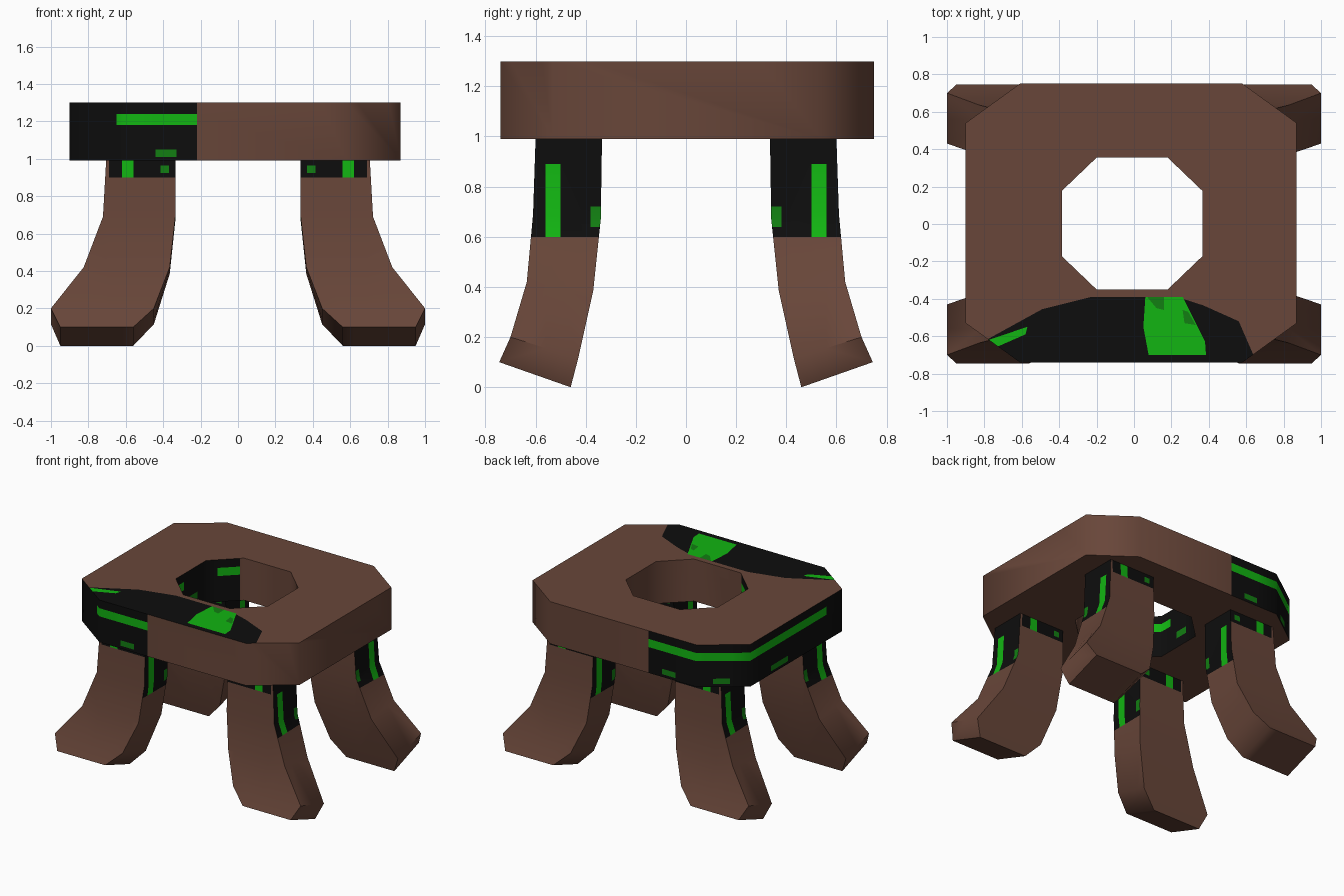
import bpy, bmesh, math
from mathutils import Vector

cube = bpy.data.objects.get("Cube")
if cube:
    bpy.data.objects.remove(cube, do_unlink=True)


def material(name, r, g, b):
    m = bpy.data.materials.new(name)
    m.use_nodes = True
    m.diffuse_color = (r, g, b, 1)
    m.node_tree.nodes["Principled BSDF"].inputs["Base Color"].default_value = (r, g, b, 1)
    return m


MATS = [material("brown", 0.138, 0.061, 0.041), material("black", 0.004, 0.004, 0.004),
        material("bright green", 0.006, 0.46, 0.006), material("dark green", 0.006, 0.21, 0.006)]
BROWN, BLACK, GREEN, DARK = range(4)
FAR = 9


def box(x=(-FAR, FAR), y=(-FAR, FAR), z=(-FAR, FAR)):
    """Inward facing planes of an axis-aligned box, skipping open sides."""
    planes = []
    for axis, (lo, hi) in enumerate((x, y, z)):
        for value, sign in ((lo, 1), (hi, -1)):
            if abs(value) < FAR:
                n = Vector((0, 0, 0))
                n[axis] = sign
                planes.append((n * value * sign, n))
    return planes


def prism(points):
    """Inward facing planes of a clockwise convex outline seen from above."""
    planes = []
    for a, b in zip(points, points[1:] + points[:1]):
        planes.append((Vector((*a, 0)), Vector((b[1] - a[1], a[0] - b[0], 0)).normalized()))
    return planes


def paint(bm, test, planes, mat):
    """Cut the tested faces along the planes and colour what lies inside."""
    def inside(done):
        bm.normal_update()
        return [f for f in bm.faces if test(f) and
                all((f.calc_center_median() - co).dot(n) > 0 for co, n in done)]
    for i, (co, n) in enumerate(planes):
        faces = inside(planes[:i])
        geom = set(faces)
        for f in faces:
            geom.update(f.edges, f.verts)
        bmesh.ops.bisect_plane(bm, geom=list(geom), plane_co=co, plane_no=n, dist=1e-5)
    for f in inside(planes):
        f.material_index = mat


def finish(bm, name):
    mesh = bpy.data.meshes.new(name)
    bm.to_mesh(mesh)
    bm.free()
    for m in MATS:
        mesh.materials.append(m)
    ob = bpy.data.objects.new(name, mesh)
    bpy.context.collection.objects.link(ob)
    bpy.ops.object.select_all(action="DESELECT")
    ob.select_set(True)
    bpy.context.view_layer.objects.active = ob
    bpy.ops.object.shade_smooth_by_angle(angle=math.radians(60))


def bridge(bm, a, b):
    for i in range(len(a)):
        j = (i + 1) % len(a)
        bm.faces.new((a[i], a[j], b[j], b[i]))


def octagon(x0, x1, y0, y1, cx, cy):
    return [(x0 + cx, y0), (x1 - cx, y0), (x1, y0 + cy), (x1, y1 - cy),
            (x1 - cx, y1), (x0 + cx, y1), (x0, y1 - cy), (x0, y0 + cy)]


# Octagonal body plate with an octagonal hole
bm = bmesh.new()
outer = octagon(-0.90, 0.87, -0.74, 0.75, 0.29, 0.21)
hole = octagon(-0.385, 0.365, -0.35, 0.355, 0.185, 0.177)
rings = [[bm.verts.new((x, y, z)) for x, y in ring]
         for ring, z in ((outer, 0.99), (outer, 1.30), (hole, 1.30), (hole, 0.99))]
for k in range(4):
    bridge(bm, rings[k], rings[(k + 1) % 4])
bmesh.ops.recalc_face_normals(bm, faces=bm.faces)


def on_top(f):
    return f.normal.z > 0.5


def on_wall(f):
    return abs(f.normal.z) < 0.5


def on_rim(f):
    c = f.calc_center_median()
    return on_wall(f) and f.normal.dot(Vector((c.x, c.y, 0))) > 0


def in_hole(f):
    return on_wall(f) and not on_rim(f)


# Dark end of the walls, then the stripe and dashes
END = -0.22
STRIPE, DASH = (1.18, 1.24), (1.01, 1.05)
paint(bm, on_wall, box(x=(-FAR, END)), BLACK)
paint(bm, on_rim, box((-0.65, END), (-FAR, -0.6), STRIPE), GREEN)
paint(bm, on_rim, box((-FAR, END), (-0.35, FAR), STRIPE), GREEN)
for side in ((-FAR, -0.6), (0.6, FAR)):
    paint(bm, on_rim, box((-0.44, -0.33), side, DASH), DARK)
paint(bm, on_rim, box((-0.79, -0.70), (0.56, FAR), DASH), DARK)
paint(bm, on_rim, box((-FAR, -0.8), (0.10, 0.30), DASH), DARK)
paint(bm, in_hole, box((-0.33, END), (0.1, FAR), STRIPE), GREEN)
paint(bm, in_hole, box((-FAR, END), (-FAR, -0.08), STRIPE), GREEN)
paint(bm, in_hole, box((-FAR, END), (-0.02, 0.08), (1.06, 1.11)), DARK)

# Curved dark patch on the top with green marks
paint(bm, on_top, prism([(-0.79, -0.62), (-0.49, -0.455), (-0.23, -0.39), (0.23, -0.39), (0.37, -0.435),
                         (0.56, -0.52), (0.66, -0.75), (-0.66, -0.75)]), BLACK)
paint(bm, on_top, prism([(-0.78, -0.62), (-0.57, -0.55), (-0.58, -0.59), (-0.74, -0.66)]), GREEN)
paint(bm, on_top, prism([(0.02, -0.39), (0.26, -0.39), (0.38, -0.63), (0.385, -0.70),
                         (0.04, -0.70), (0.05, -0.55)]), GREEN)
paint(bm, on_top, prism([(0.07, -0.39), (0.16, -0.39), (0.16, -0.46), (0.12, -0.45)]), DARK)
paint(bm, on_top, prism([(0.26, -0.46), (0.29, -0.47), (0.33, -0.54), (0.27, -0.53)]), DARK)
finish(bm, "body_plate")

# Leg sections: outer x, inner x, outer y, inner y, outer z, inner z
SECTIONS = [(0.705, 0.335, 0.60, 0.335, 0.99, 0.99), (0.722, 0.335, 0.61, 0.34, 0.69, 0.67),
            (0.825, 0.365, 0.635, 0.37, 0.42, 0.385), (1.0, 0.45, 0.70, 0.43, 0.20, 0.115),
            (0.95, 0.56, 0.745, 0.46, 0.10, 0.0)]


def faces_x(f):
    return abs(f.normal.x) > 0.75


def faces_y(f):
    return abs(f.normal.y) > 0.75


def leg(name, sx, sy):
    bm = bmesh.new()
    rings = []
    for xo, xi, yo, yi, zo, zi in SECTIONS:
        corners = ((xo, yo, zo), (xi, yo, zo), (xi, yi, zi), (xo, yi, zi))
        rings.append([bm.verts.new((x * sx, y * sy, z)) for x, y, z in corners])
    for a, b in zip(rings, rings[1:]):
        bridge(bm, a, b)
    bm.faces.new(rings[0])
    bm.faces.new(rings[-1])
    bmesh.ops.recalc_face_normals(bm, faces=bm.faces)

    def span(s, lo, hi):
        return tuple(sorted((s * lo, s * hi)))
    # Dark upper cuff: low on the sides, a narrow band on front and back
    paint(bm, faces_x, box(z=(0.60, FAR)), BLACK)
    paint(bm, faces_x, box(y=span(sy, 0.50, 0.56), z=(0.60, 0.89)), GREEN)
    paint(bm, faces_x, box(y=span(sy, 0.30, 0.38), z=(0.64, 0.72)), DARK)
    paint(bm, faces_y, box(x=span(sx, 0.30, 0.69), z=(0.90, FAR)), BLACK)
    paint(bm, faces_y, box(x=span(sx, 0.56, 0.62), z=(0.90, FAR)), GREEN)
    paint(bm, faces_y, box(x=span(sx, 0.37, 0.415), z=(0.925, 0.965)), DARK)
    finish(bm, name)


for end, sy in (("front", -1), ("back", 1)):
    for side, sx in (("left", 1), ("right", -1)):
        leg(f"{end}_{side}_leg", sx, sy)
